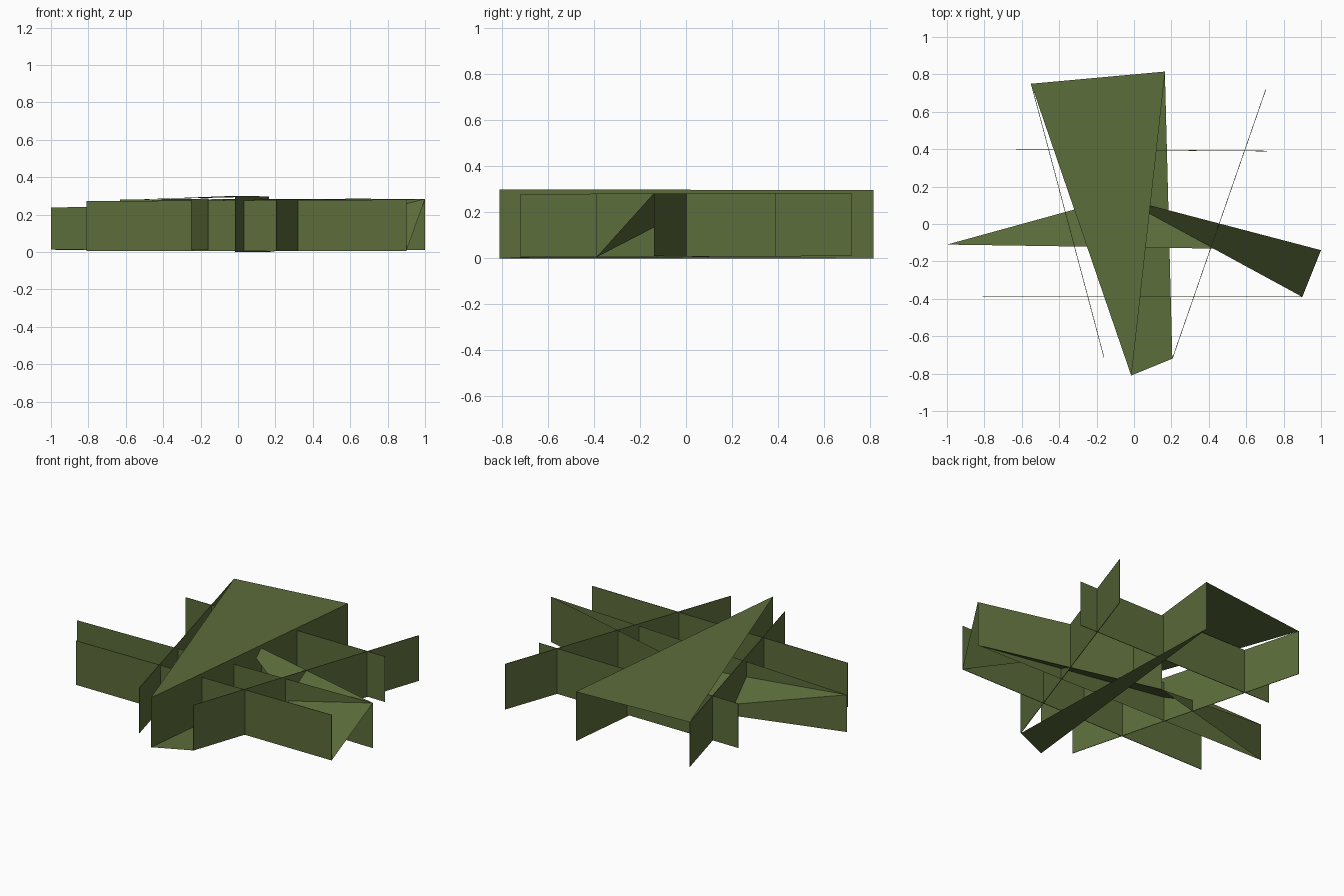
import bpy
from mathutils import Vector

if "Cube" in bpy.data.objects:
    bpy.data.objects.remove(bpy.data.objects["Cube"])

green = bpy.data.materials.new("grass green")
green.diffuse_color = (0.107, 0.152, 0.043, 1)
green.use_nodes = True
green.node_tree.nodes["Principled BSDF"].inputs["Base Color"].default_value = green.diffuse_color


def mesh_object(name, verts, faces):
    me = bpy.data.meshes.new(name)
    me.from_pydata([tuple(v) for v in verts], [], faces)
    me.materials.append(green)
    me.update()
    ob = bpy.data.objects.new(name, me)
    bpy.context.collection.objects.link(ob)
    return ob


def card(name, a, b, thick=0.003):
    """Upright two-sided card between two columns (x, y, bottom, top)."""
    d = Vector((b[0] - a[0], b[1] - a[1], 0)).normalized()
    n = Vector((d.y, -d.x, 0)) * thick / 2
    quad = [Vector((a[0], a[1], a[2])), Vector((b[0], b[1], b[2])),
            Vector((b[0], b[1], b[3])), Vector((a[0], a[1], a[3]))]
    verts = [p + n for p in quad] + [p - n for p in quad]
    faces = [(0, 1, 2, 3), (7, 6, 5, 4)]
    faces += [(i, i + 4, (i + 1) % 4 + 4, (i + 1) % 4) for i in range(4)]
    mesh_object(name, verts, faces)


def sheet(name, points, facing):
    """Single flat sheet whose normal is turned toward 'facing'."""
    p = [Vector(q) for q in points]
    if (p[1] - p[0]).cross(p[2] - p[0]).dot(Vector(facing)) < 0:
        p.reverse()
    mesh_object(name, p, [tuple(range(len(p)))])


def top(c):
    return (c[0], c[1], c[3])


def low(c):
    return (c[0], c[1], c[2])


# Columns: x, y, bottom, top
back_left = (-0.55, 0.75, 0.01, 0.28)
back_mid = (0.165, 0.815, 0.0, 0.297)
front_mid = (-0.015, -0.81, 0.0, 0.30)
front_right = (0.205, -0.72, 0.005, 0.28)
back_right = (0.705, 0.72, 0.01, 0.285)
front_left = (-0.16, -0.715, 0.01, 0.285)
left_low = (-0.81, -0.39, 0.005, 0.272)
right_low = (0.90, -0.39, 0.005, 0.28)
left_high = (-0.63, 0.40, 0.012, 0.28)
right_high = (0.71, 0.39, 0.01, 0.285)
left_mid = (-1.0, -0.11, 0.012, 0.237)
right_mid = (1.0, -0.14, 0.01, 0.283)
centre = (-0.08, 0.143, 0.005, 0.28)

# Criss-crossing upright cards
for i, (a, b) in enumerate([(front_left, back_left), (front_mid, back_mid),
                            (front_right, back_right), (left_low, right_low),
                            (left_high, right_high)]):
    card("grass_card_%d" % (i + 1), a, b)

# Fallen sheets above and below the middle card
sheet("top_sheet", [top(back_left), top(front_mid), top(back_mid)], (0, 0, 1))
sheet("ground_sheet", [low(front_mid), low(front_right), low(back_mid)], (0, 0, 1))

# Bent middle card: front half, back half and the folds toward the centre
sheet("bent_card_front", [top(left_mid), low(left_mid), low(right_mid)], (0, -1, 0))
sheet("bent_card_back", [top(left_mid), low(right_mid), top(right_mid)], (0, 1, 0))
sheet("bent_card_left", [top(left_mid), low(left_mid), low(centre)], (0, 1, 0))
sheet("bent_card_right", [low(centre), low(right_mid), top(right_mid), top(centre)],
      (0, 1, 0))
sheet("left_fold", [top(left_mid), low(centre), low(right_mid)], (0, 0, 1))
sheet("right_fold", [top(centre), low(right_low), top(right_mid)], (0, 0, 1))
